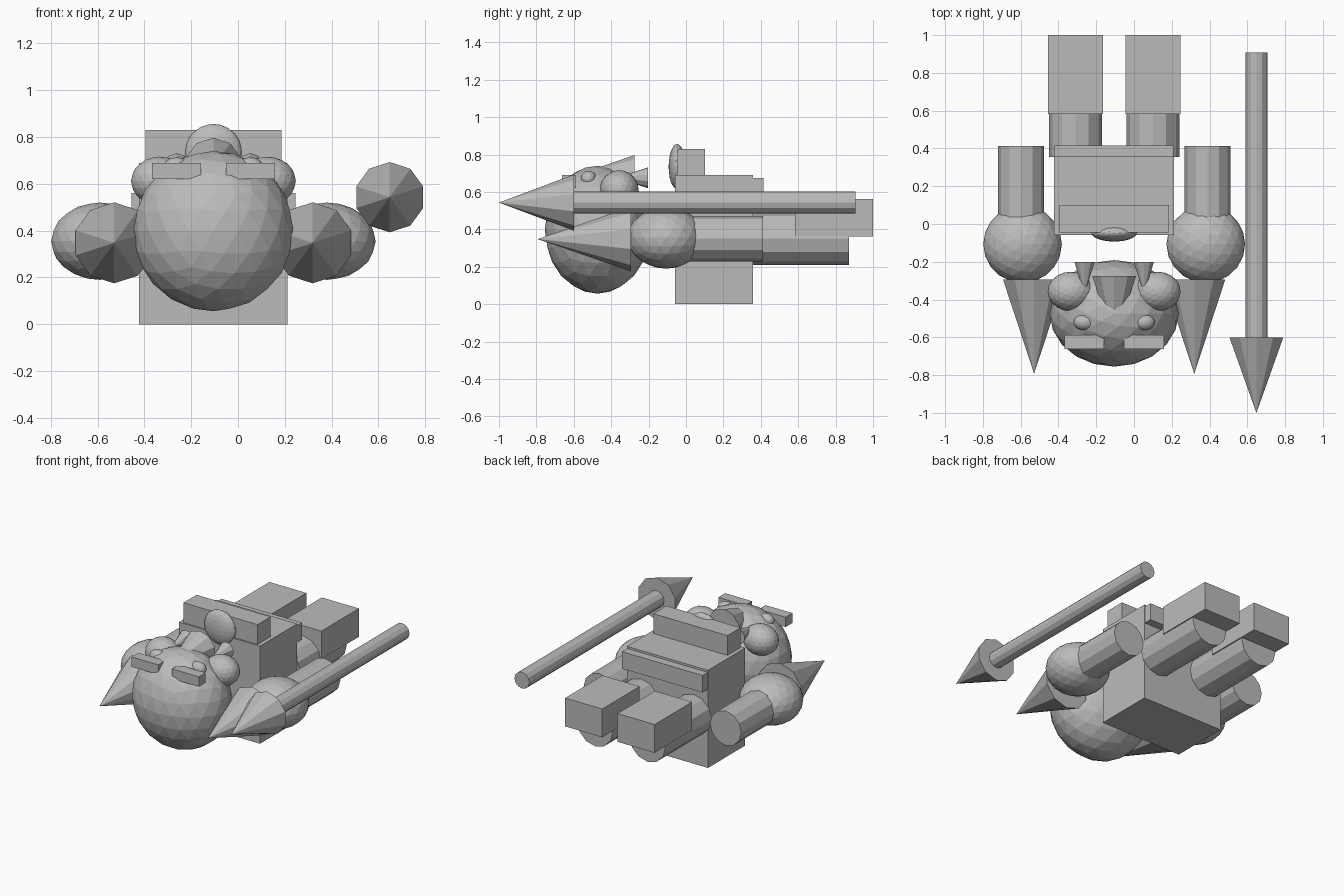
import bpy
from math import pi

cube = bpy.data.objects.get("Cube")
if cube:
    bpy.data.objects.remove(cube, do_unlink=True)

grey = bpy.data.materials.new("plain grey")
grey.use_nodes = True
grey.diffuse_color = (0.5, 0.5, 0.5, 1)
grey.node_tree.nodes["Principled BSDF"].inputs["Base Color"].default_value = (0.5, 0.5, 0.5, 1)

MID = -0.105  # centre line of the body


def finish(name):
    ob = bpy.context.object
    ob.name = name
    ob.data.materials.append(grey)
    return ob


def box(name, centre, size):
    bpy.ops.mesh.primitive_cube_add(size=1, location=centre)
    finish(name).scale = size


def ball(name, centre, radii):
    bpy.ops.mesh.primitive_ico_sphere_add(subdivisions=3, radius=1, location=centre)
    finish(name).scale = radii


def rod(name, x, z, y0, y1, radius, sides=12):
    bpy.ops.mesh.primitive_cylinder_add(
        vertices=sides, radius=radius, depth=y1 - y0,
        location=(x, (y0 + y1) / 2, z), rotation=(pi / 2, 0, 0))
    finish(name)


def spike(name, x, z, tip, base, radius):
    # cone whose tip points to the front
    bpy.ops.mesh.primitive_cone_add(
        vertices=10, radius1=radius, radius2=0, depth=base - tip,
        location=(x, (tip + base) / 2, z), rotation=(pi / 2, 0, 0))
    finish(name)


# Body
box("torso", (MID, 0.15, 0.345), (0.635, 0.415, 0.69))
box("back_slab", (MID, 0.375, 0.615), (0.63, 0.08, 0.12))
box("collar", (MID, 0.028, 0.75), (0.58, 0.146, 0.16))
ball("chest_gem", (MID, -0.047, 0.735), (0.121, 0.046, 0.121))

# Head
ball("head", (MID, -0.473, 0.398), (0.342, 0.282, 0.342))
spike("centre_horn", MID, 0.675, -0.63, -0.275, 0.122)

# Paired parts
for side, s in (("left", 1), ("right", -1)):
    ball(side + "_shoulder", (MID + s * 0.485, -0.107, 0.355), (0.208, 0.205, 0.165))
    rod(side + "_arm", MID + s * 0.494, 0.35, -0.1, 0.413, 0.122)
    spike(side + "_claw", MID + s * 0.424, 0.348, -0.793, -0.293, 0.173)
    rod(side + "_leg", MID + s * 0.205, 0.35, 0.355, 0.872, 0.14)
    box(side + "_foot", (MID + s * 0.205, 0.791, 0.461), (0.29, 0.418, 0.2))
    ball(side + "_ear", (MID + s * 0.23, -0.357, 0.612), (0.122, 0.104, 0.104))
    spike(side + "_small_horn", MID + s * 0.157, 0.675, -0.37, -0.202, 0.056)
    ball(side + "_eye", (MID + s * 0.157, -0.52, 0.67), (0.058, 0.043, 0.043))
    box(side + "_brow", (MID + s * 0.158, -0.625, 0.655), (0.21, 0.076, 0.07))

# Spear
rod("spear_shaft", 0.648, 0.543, -0.61, 0.907, 0.058)
spike("spear_head", 0.648, 0.543, -1.0, -0.6, 0.15)
